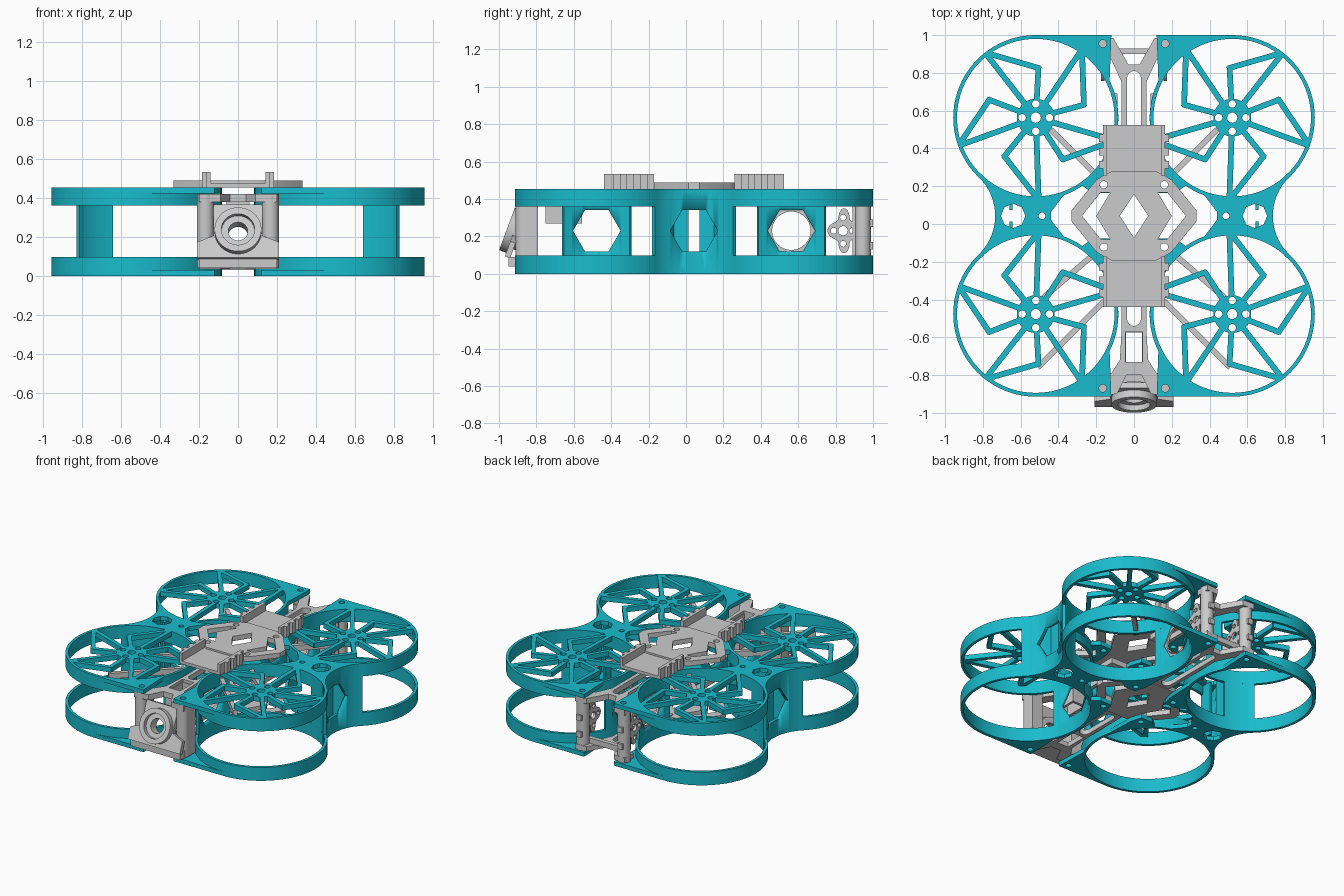
import bpy, bmesh, math
from math import cos, sin, radians
from mathutils import Matrix, Vector
from mathutils.geometry import tessellate_polygon

if "Cube" in bpy.data.objects:
    bpy.data.objects.remove(bpy.data.objects["Cube"])

OY = 0.043                 # y of the frame's symmetry line
CX = CY = 0.52             # duct centre, relative to the symmetry line
R, T = 0.437, 0.02         # duct outer radius and wall thickness
Z1, Z2, ZT = 0.097, 0.36, 0.453
SIDE = Matrix(((0, 0, 1), (1, 0, 0), (0, 1, 0))).to_4x4()   # profile (y,z), depth along x

teal = bpy.data.materials.new("teal")
teal.diffuse_color = (0.01, 0.5, 0.61, 1)
teal.use_nodes = True
teal.node_tree.nodes["Principled BSDF"].inputs["Base Color"].default_value = teal.diffuse_color


def arc(cx, cy, r, a0, a1, n=24):
    return [(cx + r * cos(radians(a0 + (a1 - a0) * i / n)),
             cy + r * sin(radians(a0 + (a1 - a0) * i / n))) for i in range(n + 1)]


def circle(cx, cy, r, n=20):
    return arc(cx, cy, r, 0, 360, n)[:-1]


def rect(x0, x1, y0, y1):
    return [(x0, y0), (x1, y0), (x1, y1), (x0, y1)]


def sym(pts):
    """Close a right-hand half outline by mirroring it in x."""
    return pts + [(-x, y) for x, y in reversed(pts) if abs(x) > 1e-6]


def slot(w, y0, y1):
    return arc(0, y1 - w, w, 0, 180, 8) + arc(0, y0 + w, w, 180, 360, 8)


def bar(a, b, w):
    a, b = Vector(a), Vector(b)
    d = (b - a).normalized()
    n = Vector((-d.y, d.x)) * w / 2
    return [tuple(a - n), tuple(b - n), tuple(b + n), tuple(a + n)]


def curved_wall(cx, cy, r0, r1, a0, a1):
    return arc(cx, cy, r0, a0, a1) + arc(cx, cy, r1, a1, a0)


def part(name, prisms, mat=None, y=0.0, mirror=(True, False), cutter=None):
    """Join prisms (outline + hole loops, z0, z1, optional matrix) in one object."""
    bm = bmesh.new()
    for loops, z0, z1, *m in prisms:
        m = m[0] if m else Matrix()
        tris = tessellate_polygon([[Vector((*p, 0)) for p in lp] for lp in loops])
        pts = [p for lp in loops for p in lp]
        lo = [bm.verts.new(m @ Vector((*p, z0))) for p in pts]
        hi = [bm.verts.new(m @ Vector((*p, z1))) for p in pts]
        for t in tris:
            if len(set(t)) == 3:
                bm.faces.new([lo[i] for i in t])
                bm.faces.new([hi[i] for i in reversed(t)])
        k = 0
        for lp in loops:
            n = len(lp)
            for i in range(n):
                a, b = k + i, k + (i + 1) % n
                bm.faces.new((lo[a], lo[b], hi[b], hi[a]))
            k += n
    bmesh.ops.recalc_face_normals(bm, faces=bm.faces[:])
    me = bpy.data.meshes.new(name)
    bm.to_mesh(me)
    bm.free()
    ob = bpy.data.objects.new(name, me)
    ob.location.y = y
    bpy.context.collection.objects.link(ob)
    if mat:
        me.materials.append(mat)
    bpy.ops.object.select_all(action='DESELECT')
    ob.select_set(True)
    bpy.context.view_layer.objects.active = ob
    bpy.ops.object.shade_smooth_by_angle(angle=radians(30))
    if cutter:
        b = ob.modifiers.new("window", 'BOOLEAN')
        b.object, b.operation, b.solver = cutter, 'DIFFERENCE', 'EXACT'
    if any(mirror):
        mod = ob.modifiers.new("mirror", 'MIRROR')
        mod.use_axis = (mirror[0], mirror[1], False)
        mod.use_mirror_merge = False
    return ob


BOTH, NONE = (True, True), (False, False)

# Duct rings, corner plates and centre tabs, upper and lower
corner = arc(CX, CY, R - 0.01, 90, 156, 24) + [(0.12, 0.957), (0.52, 0.957)]
tab = arc(CX, CY, R - 0.01, 172, 236, 20) + [(0.22, 0.12), (0.13, 0.12), (0.105, 0.2), (0.1, 0.32)]
ear = arc(1.018, 0, 0.283, 180, 132.5, 14)
web = ear + arc(CX, CY, R - 0.01, -46, -112, 20) + [(0.41, 0.06), (0.44, 0.02)]
web = web + [(x, -y) for x, y in reversed(web[1:])]
for tag, z0, z1, p0, p1 in (("lower", 0, Z1, 0, 0.03), ("upper", Z2, ZT, ZT - 0.03, ZT)):
    part(tag + "_duct_rings", [([circle(CX, CY, R, 80), circle(CX, CY, R - T, 80)], z0, z1)],
         teal, OY, BOTH)
    part(tag + "_corner_plates", [([corner, circle(0.165, 0.912, 0.02)], p0, p1),
                                  ([tab, circle(0.16, 0.165, 0.02)], p0, p1)], teal, OY, BOTH)
    part(tag + "_side_webs", [([web, circle(0.64, 0, 0.065, 8), circle(0.487, 0, 0.018)], p0, p1)],
         teal, OY)

# Motor hubs with five straight and five bent spokes
spokes = [([circle(CX, CY, 0.1, 32), circle(CX, CY, 0.027)] +
           [circle(CX + 0.072 * cos(a), CY + 0.072 * sin(a), 0.02, 14)
            for a in (0, math.pi / 2, math.pi, -math.pi / 2)], ZT - 0.035, ZT)]
for i in range(5):
    rot = Matrix.Rotation(radians(72 * i), 2)

    def at(x, y):
        v = rot @ Vector((x, y))
        return (CX - v.x, CY + v.y)
    s, c = sin(radians(56)), cos(radians(56))
    for a, b in (((0.095 * c, 0.095 * s), (0.425 * c, 0.425 * s)),
                 ((0.094, 0.025), (0.262, 0.07)), ((0.255, 0.06), (0.245, 0.345))):
        spokes.append(([bar(at(*a), at(*b), 0.03)], ZT - 0.035, ZT))
part("spokes_and_hubs", spokes, teal, OY, BOTH)

# Hexagonal window cutters
hexagon = circle(0, 0, 0.127, 6)
duct_cut = part("duct_window_cutter", [([[(a + CY, b + 0.23) for a, b in hexagon]], 0, 0.3, SIDE)],
                None, OY, NONE)
waist_cut = part("waist_window_cutter", [([[(a, b + 0.23) for a, b in hexagon]], 0.68, 0.9, SIDE)],
                 None, OY, NONE)
for c in (duct_cut, waist_cut):
    c.hide_render = True
    c.hide_viewport = True

# Walls joining the lower and upper ducts
part("inner_duct_walls", [([curved_wall(CX, CY, R, R - T, 155, 205)], Z1 - 0.005, Z2 + 0.005)],
     teal, OY, BOTH, duct_cut)
part("waist_walls", [([curved_wall(1.018, 0, 0.283, 0.305, 132.5, 227.5)], 0, ZT)],
     teal, OY, (True, False), waist_cut)
part("waist_returns", [([curved_wall(CX, CY, R, R - T, -46, -73)], Z1 - 0.005, Z2 + 0.005),
                       ([rect(0.643, 0.66, 0.03, 0.11)], Z1 - 0.07, Z2 + 0.065)], teal, OY, BOTH)
part("rear_window_inserts", [([[(a + CY, b + 0.23) for a, b in hexagon],
                               circle(CY, 0.23, 0.103, 32)], 0.088, 0.104, SIDE)], None, OY)

# Centre plates, upper and lower
half = [(0, 0.235), (0.12, 0.235), (0.16, 0.215), (0.2, 0.19), (0.33, 0.03),
        (0.33, -0.03), (0.2, -0.19), (0.16, -0.215), (0.12, -0.235), (0, -0.235)]
chevron = [(0.275, 0), (0.175, 0.125), (0.125, 0.125), (0.2, 0), (0.125, -0.125), (0.175, -0.125)]
plate = [sym(half), chevron, [(-x, y) for x, y in chevron],
         [(0, 0.115), (0.075, 0), (0, -0.115), (-0.075, 0)]]
plate += [circle(sx * 0.16, sy * 0.165, 0.02) for sx in (1, -1) for sy in (1, -1)]
part("upper_centre_plate", [(plate, ZT, 0.488)], None, OY, NONE)
part("lower_centre_plate", [(plate, 0.03, 0.065)], None, OY, NONE)

# Battery trays with clipped side walls
tray = [([rect(0, 0.164, 0.215, 0.482)], ZT, 0.475),
        ([rect(0.142, 0.164, 0.215, 0.482)], ZT, 0.532)]
tray += [([rect(0.16, 0.184, y - 0.02, y + 0.02)], ZT, 0.532) for y in (0.27, 0.34, 0.41)]
part("battery_trays", tray, None, OY, BOTH)

# Spines running to the nose and tail
rear = sym([(0, 0.845), (0.03, 0.845), (0.11, 0.985), (0.2, 0.99), (0.2, 0.89),
            (0.12, 0.87), (0.065, 0.75), (0.065, 0.24), (0, 0.24)])
front = sym([(0, -0.8), (0.04, -0.8), (0.09, -0.9), (0.2, -0.91), (0.2, -0.81), (0.12, -0.79),
             (0.075, -0.72), (0.065, -0.55), (0.065, -0.15), (0, -0.15)])
for tag, z0, z1 in (("lower", 0.035, 0.07), ("upper", 0.38, 0.42)):
    part(tag + "_spine", [([rear, slot(0.037, 0.3, 0.81)], z0, z1),
                          ([front, rect(-0.045, 0.045, -0.73, -0.57), slot(0.037, -0.54, -0.22)],
                           z0, z1)], None, 0, NONE)
part("strap_box", [([rect(-0.06, 0.06, -0.75, -0.555), rect(-0.042, 0.042, -0.73, -0.575)],
                    0.27, 0.4)], None, 0, NONE)

# Diagonal braces under the upper ducts
part("diagonal_braces", [([bar(a, b, 0.03)], 0.375, 0.415) for a, b in (
    ((0.15, -0.4), (0.51, -0.76)), ((0.2, -0.15), (0.48, -0.39)), ((0.18, 0.24), (0.44, 0.5)))])

# Tail posts, lobed side plates and cross bars
lobes = [(0.845 + (0.065 + 0.02 * cos(4 * a)) * 1.0 * cos(a) * 1.05,
          0.23 + (0.1 + 0.02 * cos(4 * a)) * sin(a)) for a in [2 * math.pi * i / 48 for i in range(48)]]
part("tail_posts", [([circle(0.165, 0.945, 0.043, 28), circle(0.165, 0.945, 0.018)], 0.03, 0.42),
                    ([lobes, circle(0.84, 0.23, 0.025)] +
                     [circle(0.84 + dy, 0.23 + dz, 0.016, 12)
                      for dy, dz in ((0.05, 0), (-0.05, 0), (0, 0.07), (0, -0.07))],
                     0.155, 0.175, SIDE),
                    ([rect(0.89, 0.93, 0.09, 0.37)], 0.15, 0.18, SIDE)] +
     [([rect(0.975, 1.0, z, z + 0.04)], 0.145, 0.185, SIDE) for z in (0.13, 0.25)])
part("tail_cross_bar", [([rect(-0.15, 0.15, 0.9, 0.93)], 0.07, 0.11)], None, 0, NONE)

# Nose posts and base
part("nose_posts", [([arc(0.167, -0.868, 0.043, 180, 360, 16) + [(0.21, -0.79), (0.124, -0.79)]],
                     0.04, 0.42)])
part("nose_base", [([rect(-0.2, 0.2, -0.95, -0.79)], 0.04, 0.09)], None, 0, NONE)

# Tilted camera face with its stepped lens ring
tilt = Matrix.Translation((0, -0.92, 0.225)) @ Matrix.Rotation(math.atan2(0.27, 0.1), 4, 'X')
face = sym([(0, -0.14), (0.21, -0.14), (0.21, -0.055), (0.125, -0.02), (0.125, 0.15), (0, 0.15)])
part("camera_mount", [([face, circle(0, 0, 0.08, 40)], -0.03, 0, tilt),
                      ([circle(0, 0, 0.12, 48), circle(0, 0, 0.085, 48)], -0.005, 0.04, tilt),
                      ([circle(0, 0, 0.09, 40), circle(0, 0, 0.05, 40)], -0.06, 0.01, tilt)],
     None, 0, NONE)
